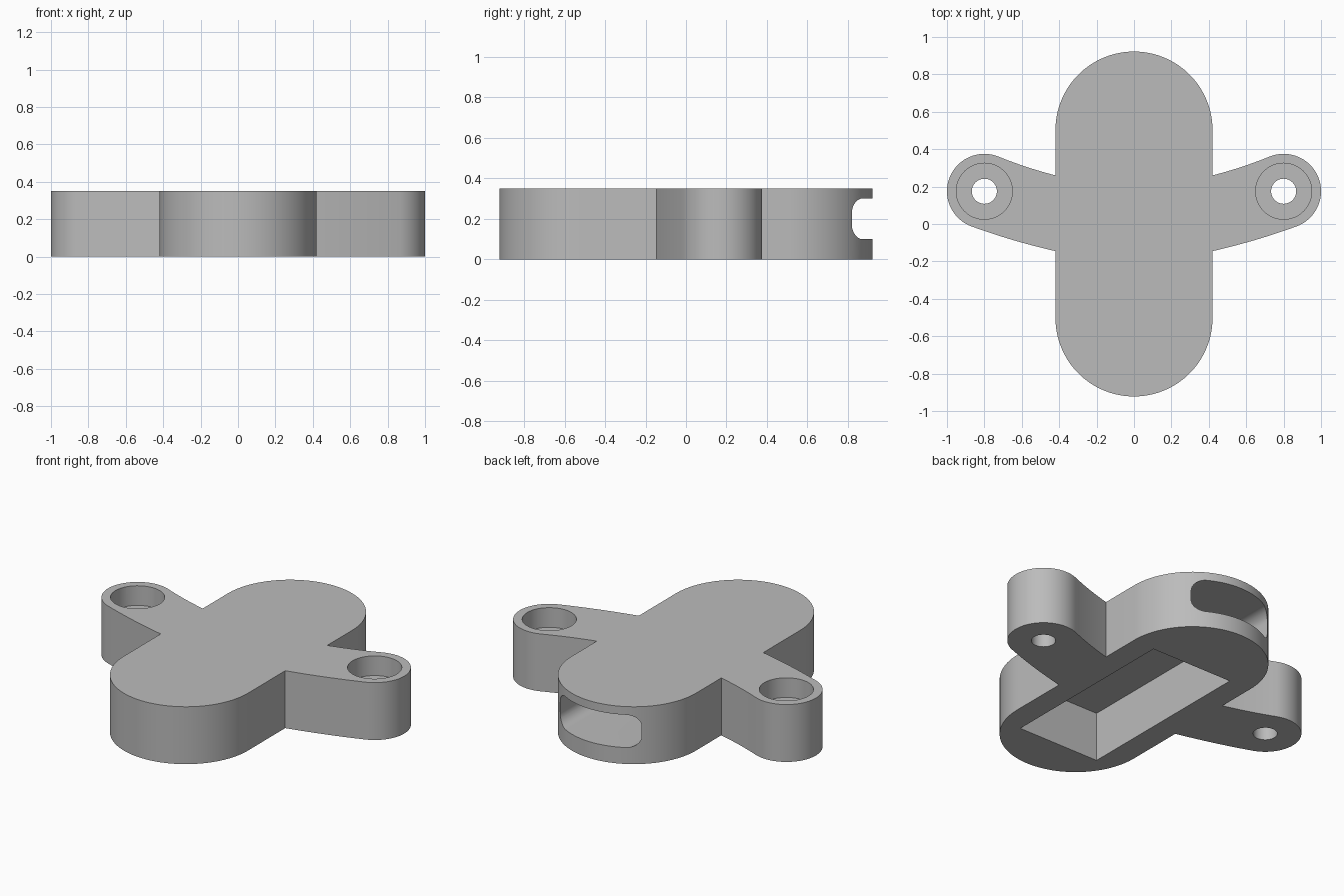
import bpy, bmesh
from math import sin, cos, radians
from mathutils import Vector, Matrix

if "Cube" in bpy.data.objects:
    bpy.data.objects.remove(bpy.data.objects["Cube"], do_unlink=True)

HEIGHT, HALF_W, END_Y = 0.35, 0.42, 0.502
EAR_X, EAR_Y, EAR_R = 0.8, 0.175, 0.2
POCKET_W, CEILING = 0.275, 0.30

grey = bpy.data.materials.new("plain grey")
grey.use_nodes = True
colour = (0.5, 0.5, 0.5, 1)
grey.diffuse_color = colour
grey.node_tree.nodes["Principled BSDF"].inputs["Base Color"].default_value = colour


def arc(cx, cy, r, start, end, n):
    angles = [radians(start + (end - start) * i / n) for i in range(n + 1)]
    return [Vector((cx + r * cos(a), cy + r * sin(a))) for a in angles]


def bend(a, mid, b, n=10):
    a, mid, b = Vector(a), Vector(mid), Vector(b)
    ts = [i / n for i in range(n + 1)]
    return [a * (1 - t) ** 2 + mid * 2 * t * (1 - t) + b * t * t for t in ts]


def prism(name, outline, z0, z1, matrix=Matrix()):
    bm = bmesh.new()
    face = bm.faces.new([bm.verts.new((p.x, p.y, z0)) for p in outline])
    top = bmesh.ops.extrude_face_region(bm, geom=[face])["geom"]
    verts = [v for v in top if isinstance(v, bmesh.types.BMVert)]
    bmesh.ops.translate(bm, verts=verts, vec=(0, 0, z1 - z0))
    bm.transform(matrix)
    bmesh.ops.recalc_face_normals(bm, faces=bm.faces)
    mesh = bpy.data.meshes.new(name)
    bm.to_mesh(mesh)
    bm.free()
    mesh.materials.append(grey)
    obj = bpy.data.objects.new(name, mesh)
    bpy.context.collection.objects.link(obj)
    return obj


def rounded_rect(x0, y0, x1, y1, r):
    return (arc(x1 - r, y0 + r, r, -90, 0, 10) + arc(x1 - r, y1 - r, r, 0, 90, 10)
            + arc(x0 + r, y1 - r, r, 90, 180, 10) + arc(x0 + r, y0 + r, r, 180, 270, 10))


def cut(target, cutter):
    cutter.hide_render = True
    mod = target.modifiers.new("cut", 'BOOLEAN')
    mod.operation, mod.solver, mod.object = 'DIFFERENCE', 'EXACT', cutter
    bpy.context.view_layer.objects.active = target
    bpy.ops.object.modifier_apply(modifier=mod.name)
    bpy.data.objects.remove(cutter, do_unlink=True)


# Outline: rounded body with two curved arms ending in round ears
ear = arc(EAR_X, EAR_Y, EAR_R, -70, 112, 40)
half = arc(0, -END_Y, HALF_W, -90, 0, 32)
half += bend((HALF_W, -0.145), (0.648, -0.093), ear[0])[:-1]
half += ear
half += bend(ear[-1], (0.576, 0.300), (HALF_W, 0.26))[1:]
half += arc(0, END_Y, HALF_W, 0, 90, 32)
mirrored = [Vector((-p.x, p.y)) for p in reversed(half[1:-1])]
housing = prism("housing", half + mirrored, 0, HEIGHT)

# Screw holes with wide recesses from above
for side in (-1, 1):
    for r, z0, z1 in ((0.067, -0.1, 0.5), (0.15, 0.23, 0.5)):
        cut(housing, prism("screw_hole_cutter", arc(side * EAR_X, EAR_Y, r, 0, 352.5, 47), z0, z1))

# Rectangular pocket open underneath
corners = [Vector((x, y)) for x, y in ((-POCKET_W, -0.65), (POCKET_W, -0.65),
                                       (POCKET_W, 0.495), (-POCKET_W, 0.495))]
cut(housing, prism("pocket_cutter", corners, -0.1, CEILING))

# Rounded slot from the back wall into the pocket
slot = rounded_rect(-POCKET_W, 0.10, POCKET_W, CEILING, 0.07)
stand_up = Matrix.Rotation(radians(90), 4, 'X')
cut(housing, prism("slot_cutter", slot, -1.1, -0.45, stand_up))

# Smooth curved walls, crisp edges
bpy.ops.object.select_all(action='DESELECT')
housing.select_set(True)
bpy.context.view_layer.objects.active = housing
bpy.ops.object.shade_smooth_by_angle(angle=radians(25))
